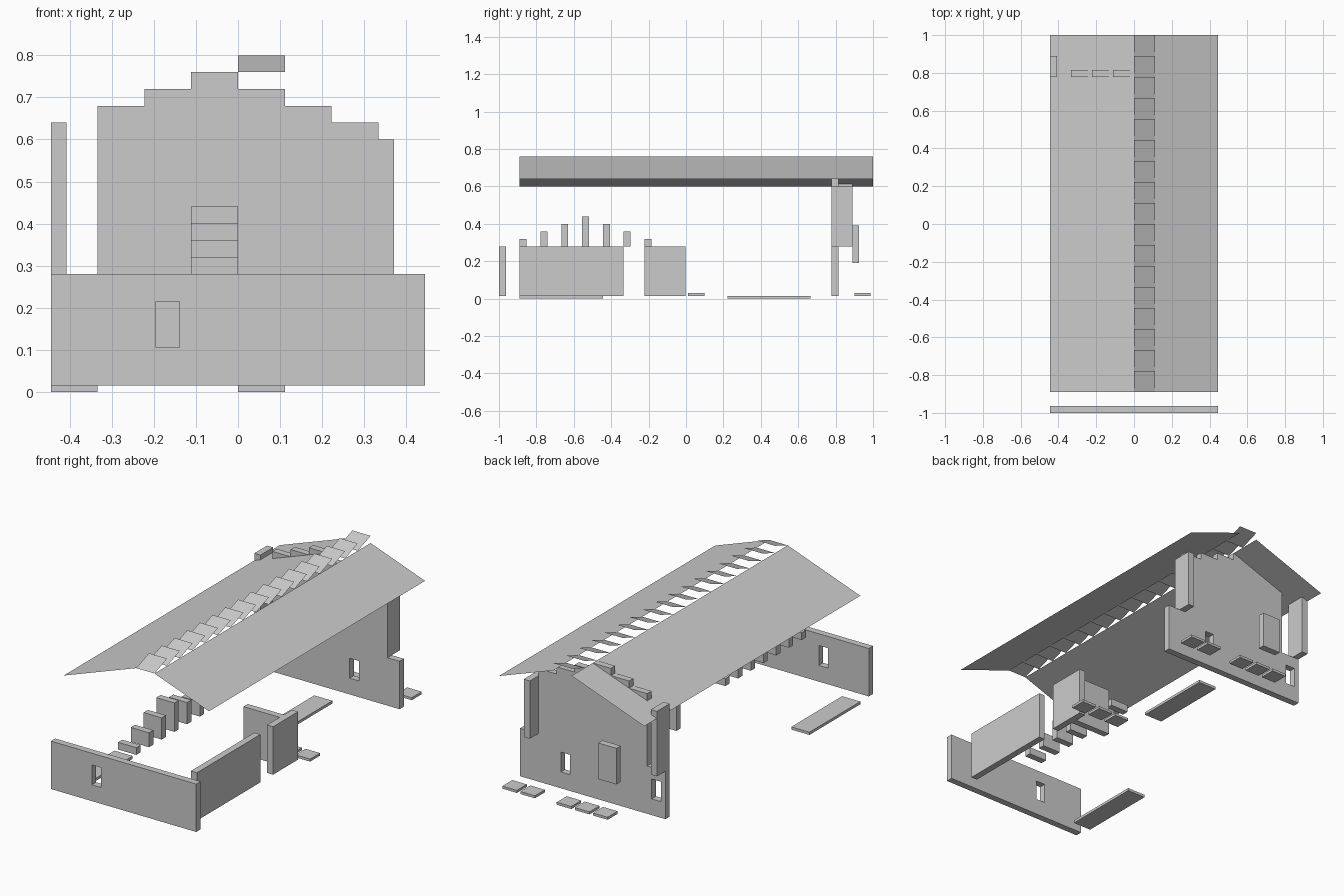
import bpy, bmesh

if "Cube" in bpy.data.objects:
    bpy.data.objects.remove(bpy.data.objects["Cube"])

U = 1 / 9          # planning module
T = U / 3          # wall thickness
Z0, ZW = 0.015, 0.28
RISE = 0.04        # height gained per module of roof slope

grey = bpy.data.materials.new("plain_grey")
grey.diffuse_color = (0.6, 0.6, 0.6, 1)
grey.use_nodes = True
grey.node_tree.nodes["Principled BSDF"].inputs["Base Color"].default_value = grey.diffuse_color


def finish(name, bm):
    mesh = bpy.data.meshes.new(name)
    bm.to_mesh(mesh)
    bm.free()
    mesh.materials.append(grey)
    obj = bpy.data.objects.new(name, mesh)
    bpy.context.collection.objects.link(obj)
    return obj


def box(name, x, y, z):
    bm = bmesh.new()
    bmesh.ops.create_cube(bm, size=1)
    for v in bm.verts:
        for i, (lo, hi) in enumerate((x, y, z)):
            v.co[i] = hi if v.co[i] > 0 else lo
    return finish(name, bm)


def wall(name, outline, windows, y):
    """Upright wall facing the front, with rectangular window openings."""
    bm = bmesh.new()
    loops = [outline]
    for c in windows:
        a, b = c - 0.028, c + 0.028
        loops.append([(a, 0.105), (b, 0.105), (b, 0.215), (a, 0.215)])
    for loop in loops:
        vs = [bm.verts.new((px, y, pz)) for px, pz in loop]
        for i in range(len(vs)):
            bm.edges.new((vs[i - 1], vs[i]))
    bmesh.ops.triangle_fill(bm, edges=bm.edges[:], use_beauty=True, use_dissolve=False)
    ext = bmesh.ops.extrude_face_region(bm, geom=bm.faces[:], use_keep_orig=True)
    for v in ext["geom"]:
        if isinstance(v, bmesh.types.BMVert):
            v.co.y += T
    bmesh.ops.recalc_face_normals(bm, faces=bm.faces[:])
    return finish(name, bm)


def sheet(name, corners):
    bm = bmesh.new()
    bm.faces.new([bm.verts.new(c) for c in corners])
    return finish(name, bm)


def slope(name, x0, z0, x1, z1, y0, y1):
    sheet(name, [(x0, y0, z0), (x1, y0, z1), (x1, y1, z1), (x0, y1, z0)])


# Front wall with one window
wall("front_wall", [(-4 * U, Z0), (4 * U, Z0), (4 * U, ZW), (-4 * U, ZW)], [-1.5 * U], -1)

# Back wall with a stepped gable and two windows
gable = [(-4 * U, Z0), (4 * U, Z0), (4 * U, ZW), (3 * U, ZW)]
for i in (2, 1, 0):
    top = 0.72 - RISE * i
    gable += [((i + 1) * U, top), (i * U, top)]
for i in (0, 1, 2):
    top = 0.76 - RISE * i
    gable += [(-i * U, top), (-(i + 1) * U, top)]
gable += [(-3 * U, ZW), (-4 * U, ZW)]
# drop repeated points
gable = [p for i, p in enumerate(gable) if p != gable[i - 1]]
wall("back_wall", gable, [1.5 * U, -3.5 * U], 7 * U)

# Side wall pieces and inner partition
box("right_wall_front", (3 * U, 3 * U + T), (-8 * U, -3 * U), (Z0, ZW))
box("right_wall_middle", (3 * U, 3 * U + T), (-2 * U, -0.003), (Z0, ZW))
box("partition_wall", (U, 3 * U), (-U, -U + T), (Z0, ZW))

# Tall posts and the shutter behind the back wall
box("right_post", (3 * U, 3 * U + T), (7 * U, 8 * U), (ZW, 0.6))
box("left_post", (-4 * U, -4 * U + T), (7 * U, 8 * U), (ZW, 0.64))
box("back_shutter", (-2 * U, -U), (8 * U, 8 * U + T), (0.19, 0.39))

# Row of upright blocks rising and falling along the length
for i in range(7):
    y = (i - 8) * U
    box("gable_block", (-U, 0), (y, y + T), (ZW, ZW + RISE * (4 - abs(i - 3))))

# Floor planks
box("floor_plank_left", (-4 * U, -3 * U), (-8 * U, -4 * U), (0, Z0))
box("floor_plank_middle", (0, U), (2 * U, 6 * U), (0, Z0))

# Paving slabs
for row, cols in ((0, (1, 2, 3)), (8, (-2, -1, 0, 2, 3))):
    for c in cols:
        box("paving_slab", (c * U + 0.011, (c + 1) * U - 0.011),
            (row * U + 0.011, (row + 1) * U - 0.013), (Z0, 0.029))

# Roof slopes and the raised ridge tiles
slope("roof_left", -4 * U, 0.6, 0, 0.76, -8 * U, 1)
slope("roof_right", U, 0.76, 4 * U, 0.64, -8 * U, 1)
for i in range(-8, 9):
    sheet("ridge_tile", [(0, i * U, 0.76), (U, i * U, 0.76),
                         (U, (i + 1) * U, 0.8), (0, (i + 1) * U, 0.8)])
